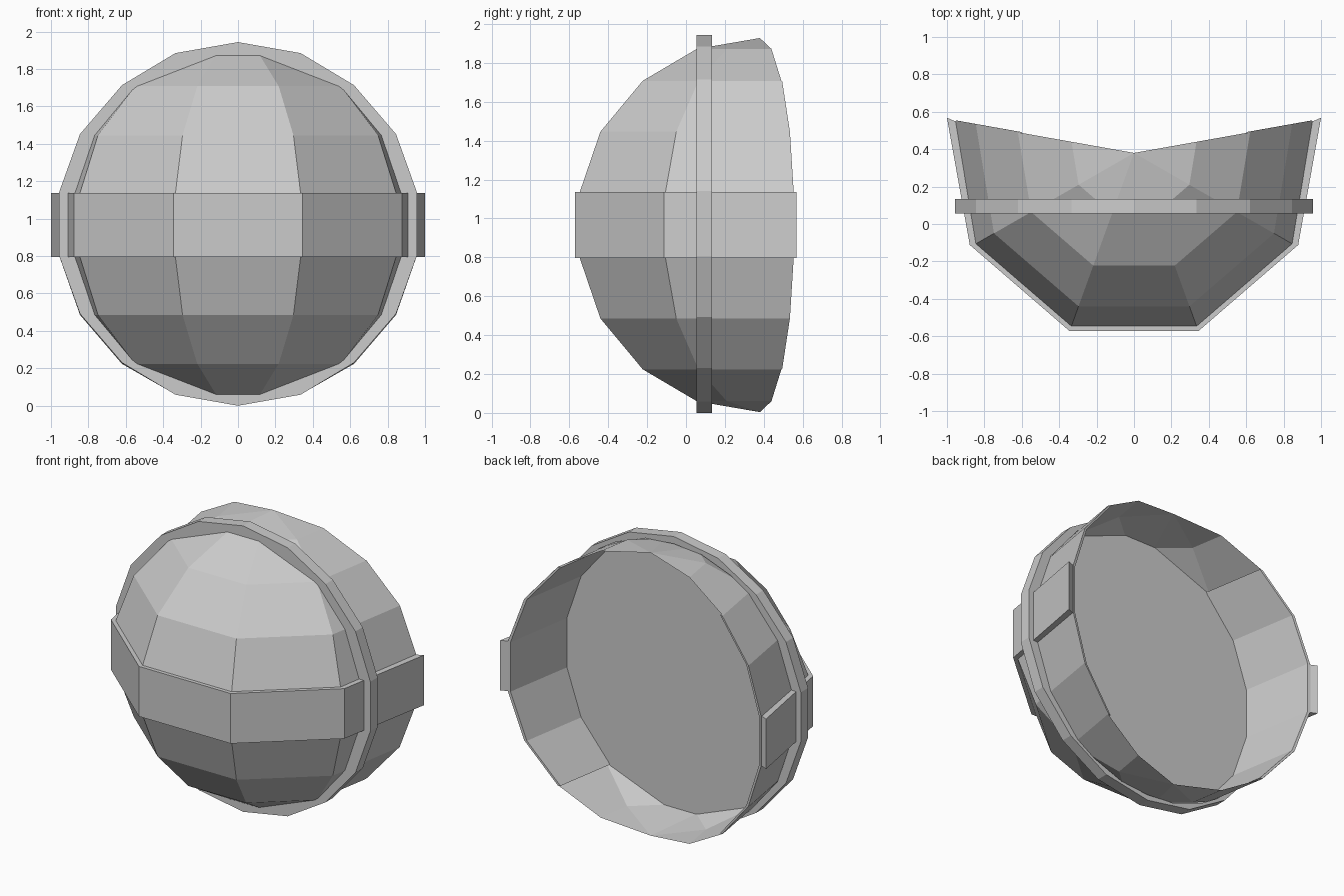
import bpy
import bmesh

if "Cube" in bpy.data.objects:
    bpy.data.objects.remove(bpy.data.objects["Cube"], do_unlink=True)

MID = 0.966          # height of the middle of the shell and belt
DISC_MID = 0.972     # height of the middle of the disc
POLE_Y = 0.38        # depth of the top and bottom points

grey = bpy.data.materials.new("plain grey")
grey.use_nodes = True
COLOUR = (0.6, 0.6, 0.6, 1.0)
grey.diffuse_color = COLOUR
grey.node_tree.nodes["Principled BSDF"].inputs["Base Color"].default_value = COLOUR


def finish(bm, name):
    """Turn a bmesh into a flat-shaded grey object."""
    bmesh.ops.recalc_face_normals(bm, faces=bm.faces[:])
    mesh = bpy.data.meshes.new(name)
    bm.to_mesh(mesh)
    bm.free()
    mesh.materials.append(grey)
    obj = bpy.data.objects.new(name, mesh)
    bpy.context.scene.collection.objects.link(obj)


def mirrored(half):
    """Extend a right-hand plan to both sides, running from -x to +x."""
    return [(-x, y) for x, y in half] + [(x, y) for x, y in reversed(half)]


def at_level(point, h, s):
    """Place a plan point at height h, shrunk by s towards the pole axis."""
    return (point[0] * s, POLE_Y + (point[1] - POLE_Y) * s, MID + h)


def sweep(name, sections):
    """Join matching four-cornered sections into a closed solid."""
    bm = bmesh.new()
    rows = [[bm.verts.new(p) for p in section] for section in sections]
    for a, b in zip(rows, rows[1:]):
        for k in range(4):
            n = (k + 1) % 4
            bm.faces.new((a[k], a[n], b[n], b[k]))
    bm.faces.new(rows[0])
    bm.faces.new(rows[-1])
    finish(bm, name)


# Faceted shell, open at the back
back_corner, side_corner, front_corner = (0.955, 0.55), (0.846, -0.106), (0.335, -0.547)
plan = mirrored([back_corner, side_corner, front_corner])
upper = [(0.168, 1.0), (0.48, 0.885), (0.742, 0.65), (0.906, 0.35)]
levels = [(-h, s) for h, s in reversed(upper)] + upper

bm = bmesh.new()
rings = [[bm.verts.new(at_level(p, h, s)) for p in plan] for h, s in levels]
for low, high in zip(rings, rings[1:]):
    for i in range(len(plan) - 1):
        bm.faces.new((low[i], low[i + 1], high[i + 1], high[i]))
for ring, h in ((rings[0], -0.962), (rings[-1], 0.962)):
    pole = bm.verts.new((0, POLE_Y, MID + h))
    for i in range(len(plan) - 1):
        bm.faces.new((ring[i], ring[i + 1], pole))
finish(bm, "faceted_shell")

# Side linings that thicken the shell behind the disc
for side, name in ((1, "left_lining"), (-1, "right_lining")):
    sections = []
    for h, s in levels[1:-1]:
        fx, fy, z = at_level(side_corner, h, s)
        bx, by, z = at_level(back_corner, h, s)
        sections.append([(side * x, y, z) for x, y in (
            (fx - 0.004, fy), (bx - 0.002, by + 0.004),
            (bx - 0.02, by + 0.001), (fx - 0.02, fy))])
    sweep(name, sections)


# Dividing disc with a standing rim and a shallow recess in the back
def outline(quarter, top, mid, y):
    side = [(x, -z) for x, z in reversed(quarter)] + quarter
    loop = [(0, -top)] + side + [(0, top)] + [(-x, z) for x, z in reversed(side)]
    return [(x, y, mid + z) for x, z in loop]


rim = [(0.957, 0.168), (0.845, 0.48), (0.62, 0.742), (0.4775, 0.8275), (0.335, 0.913)]
recess = [(0.888, 0.168), (0.782, 0.48), (0.565, 0.742), (0.435, 0.825), (0.21, 0.91)]
bm = bmesh.new()
loops = [[bm.verts.new(p) for p in points] for points in (
    outline(rim, 0.972, DISC_MID, 0.055), outline(rim, 0.972, DISC_MID, 0.133),
    outline(recess, 0.928, MID, 0.133), outline(recess, 0.928, MID, 0.06))]
for a, b in zip(loops, loops[1:]):
    for i in range(len(a)):
        n = (i + 1) % len(a)
        bm.faces.new((a[i], a[n], b[n], b[i]))
bm.faces.new(loops[0])
bm.faces.new(loops[-1])
finish(bm, "dividing_disc")

# Raised belt around the middle, open at the back
outer = mirrored([(1.0, 0.568), (0.878, -0.112), (0.345, -0.572)])
sweep("middle_belt", [
    [(ox, oy, MID - 0.17), (ox, oy, MID + 0.17),
     (ix * 0.99, iy * 0.99, MID + 0.17), (ix * 0.99, iy * 0.99, MID - 0.17)]
    for (ox, oy), (ix, iy) in zip(outer, plan)])
